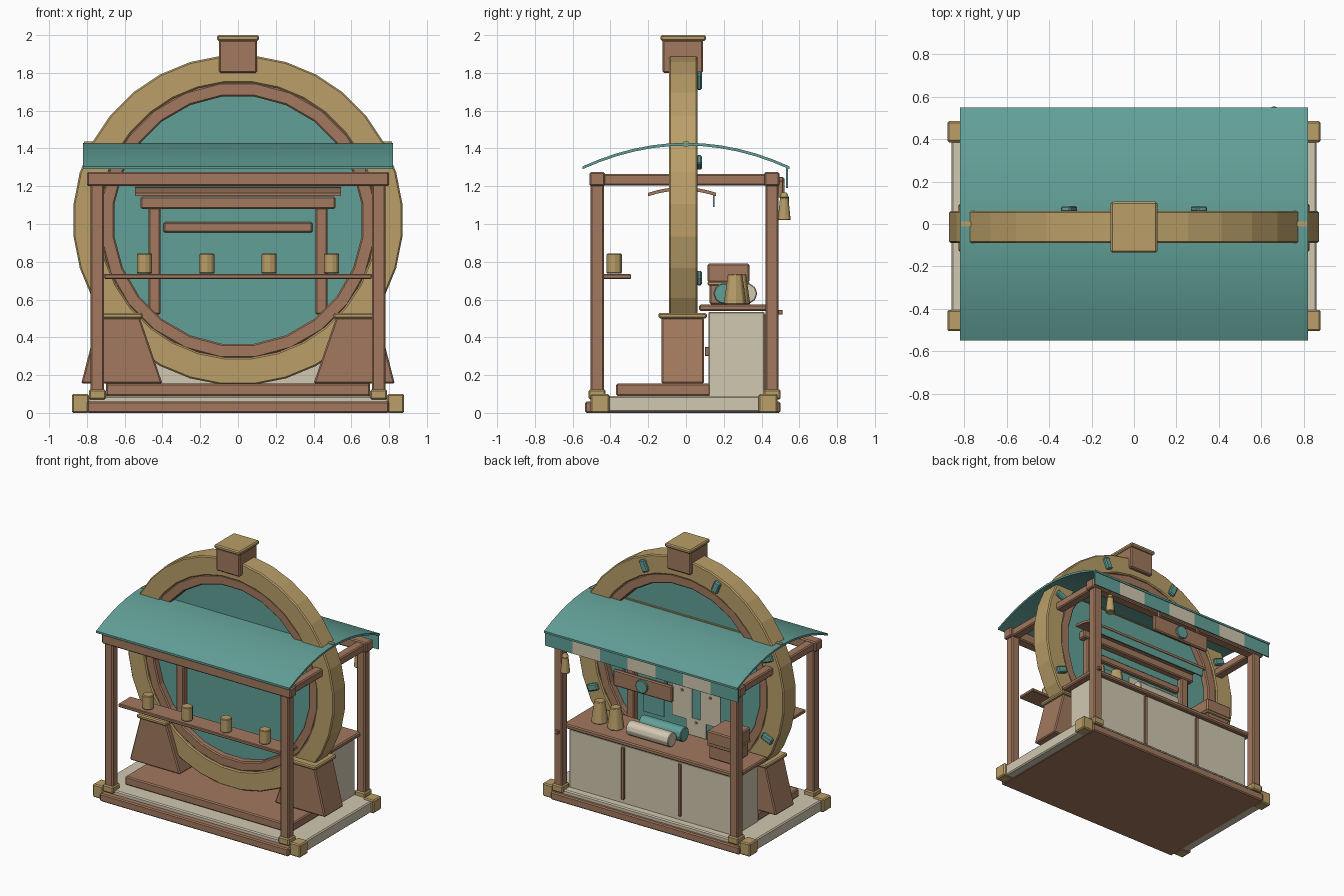
import bpy, bmesh, math
from mathutils import Matrix, Vector

if "Cube" in bpy.data.objects:
    bpy.data.objects.remove(bpy.data.objects["Cube"])


def material(name, rgb):
    m = bpy.data.materials.new(name)
    m.diffuse_color = (*rgb, 1)
    m.use_nodes = True
    m.node_tree.nodes["Principled BSDF"].inputs["Base Color"].default_value = m.diffuse_color
    return m


TEAL = material("teal_cloth", (0.122, 0.352, 0.314))
WOOD = material("brown_wood", (0.36, 0.19, 0.113))
TAN = material("tan_brass", (0.49, 0.345, 0.14))
CREAM = material("cream_stone", (0.64, 0.58, 0.44))


def finish(name, bm, mat, bevel=0.0, smooth=False):
    bmesh.ops.recalc_face_normals(bm, faces=bm.faces)
    me = bpy.data.meshes.new(name)
    bm.to_mesh(me)
    bm.free()
    me.materials.append(mat)
    ob = bpy.data.objects.new(name, me)
    bpy.context.collection.objects.link(ob)
    if bevel:
        b = ob.modifiers.new("bevel", "BEVEL")
        b.width, b.segments, b.limit_method = bevel, 1, "ANGLE"
    if smooth:
        bpy.ops.object.select_all(action="DESELECT")
        ob.select_set(True)
        bpy.context.view_layer.objects.active = ob
        bpy.ops.object.shade_smooth_by_angle(angle=math.radians(25))
    return ob


def box(name, x, y, z, mat, bevel=0.008):
    """Box from (min, max) ranges on each axis."""
    bm = bmesh.new()
    bmesh.ops.create_cube(bm, size=1)
    for v in bm.verts:
        v.co = [r[0] if c < 0 else r[1] for c, r in zip(v.co, (x, y, z))]
    return finish(name, bm, mat, bevel)


def mirrored(r, s):
    return tuple(sorted((r[0] * s, r[1] * s)))


def cone(name, loc, r1, r2, h, mat, sides=8, axis="Z", bevel=0.005):
    bm = bmesh.new()
    bmesh.ops.create_cone(bm, cap_ends=True, segments=sides, radius1=r1, radius2=r2, depth=h)
    rot = {"Z": Matrix(), "X": Matrix.Rotation(math.pi / 2, 4, "Y"),
           "Y": Matrix.Rotation(-math.pi / 2, 4, "X")}[axis]
    bm.transform(Matrix.Translation(loc) @ rot)
    return finish(name, bm, mat, bevel)


def prism(name, pts, axis, lo, hi, mat, bevel=0.0, smooth=False):
    """Extrude a 2D profile: axis X uses (y, z) points, axis Y uses (x, z)."""
    bm = bmesh.new()
    place = (lambda p, t: (t, *p)) if axis == "X" else (lambda p, t: (p[0], t, p[1]))
    f = bm.faces.new([bm.verts.new(place(p, lo)) for p in pts])
    g = bmesh.ops.extrude_face_region(bm, geom=[f])["geom"]
    move = Vector((hi - lo, 0, 0) if axis == "X" else (0, hi - lo, 0))
    bmesh.ops.translate(bm, vec=move, verts=[v for v in g if isinstance(v, bmesh.types.BMVert)])
    return finish(name, bm, mat, bevel, smooth)


def arch(name, half, z_end, z_top, thick, x, mat, n=12):
    """Curved sheet spanning y, bowed upward."""
    ys = [half * (2 * i / n - 1) for i in range(n + 1)]
    top = [(y, z_top - (z_top - z_end) * (y / half) ** 2) for y in ys]
    return [(y, z) for y, z in top] + [(y, z - thick) for y, z in reversed(top)]


CZ = 1.02  # centre height of the round gate


def ring(name, r_in, r_out, y0, y1, sides, mat, bevel):
    bm = bmesh.new()
    loops = []
    for i in range(sides):
        a = 2 * math.pi * (i + 0.5) / sides
        loops.append([bm.verts.new((r * math.cos(a), y, CZ + r * math.sin(a)))
                      for r, y in ((r_in, y0), (r_out, y0), (r_out, y1), (r_in, y1))])
    for i in range(sides):
        p, q = loops[i], loops[(i + 1) % sides]
        for j in range(4):
            k = (j + 1) % 4
            bm.faces.new((p[j], p[k], q[k], q[j]))
    return finish(name, bm, mat, bevel)


# Base and floor
box("base_slab", (-0.86, 0.86), (-0.49, 0.475), (0.004, 0.09), CREAM)
box("base_trim", (-0.80, 0.80), (-0.535, 0.50), (0.0, 0.06), WOOD)
box("floor_board", (-0.70, 0.70), (-0.37, 0.13), (0.09, 0.155), WOOD)

# Corner posts, feet and side beams
for s in (-1, 1):
    px = mirrored((0.71, 0.78), s)
    for y in ((-0.505, -0.435), (0.42, 0.49)):
        box("corner_post", px, y, (0.08, 1.26), WOOD)
        box("post_foot", mirrored((0.70, 0.79), s), (y[0] - 0.01, y[1] + 0.01), (0.07, 0.125), TAN)
    for y in ((-0.505, -0.405), (0.385, 0.485)):
        box("base_corner", mirrored((0.79, 0.88), s), y, (0.0, 0.10), TAN)
    box("side_beam", px, (-0.50, 0.485), (1.205, 1.265), WOOD)
for y in ((-0.51, -0.43), (0.415, 0.495)):
    box("cross_beam", (-0.80, 0.80), y, (1.20, 1.275), WOOD)

# Round gate: outer ring, inner ring, backing disc
ring("gate_ring", 0.73, 0.875, -0.09, 0.062, 32, TAN, 0.008)
ring("gate_inner_ring", 0.66, 0.735, -0.08, 0.052, 24, WOOD, 0.008)
cone("gate_disc", (0, -0.015, CZ), 0.70, 0.70, 0.03, TEAL, 32, "Y", 0)
for i in range(8):
    a = math.radians(22.5 + 45 * i)
    stud = box("ring_stud", (-0.045, 0.045), (0.055, 0.085), (-0.026, 0.026), TEAL)
    stud.matrix_world = (Matrix.Translation((0.80 * math.cos(a), 0, CZ + 0.80 * math.sin(a)))
                         @ Matrix.Rotation(-a, 4, "Y"))

# Keystone and pedestals
box("keystone", (-0.10, 0.10), (-0.125, 0.09), (1.80, 1.975), WOOD)
box("keystone_cap", (-0.11, 0.11), (-0.135, 0.105), (1.97, 2.0), TAN)
for s in (-1, 1):
    prism("pedestal", [(s * x, z) for x, z in ((0.40, 0.155), (0.83, 0.155), (0.74, 0.505), (0.52, 0.505))],
          "Y", -0.13, 0.095, WOOD, 0.008)
    box("pedestal_cap", mirrored((0.505, 0.76), s), (-0.145, 0.11), (0.50, 0.53), TAN)

# Inner door frame through the disc, with a small bowed canopy
box("door_panel", (-0.40, 0.40), (-0.036, 0.006), (0.38, 1.08), TEAL, 0)
for s in (-1, 1):
    box("door_post", mirrored((0.41, 0.475), s), (-0.075, 0.045), (0.52, 1.10), WOOD)
box("door_lintel", (-0.515, 0.515), (-0.085, 0.055), (1.08, 1.145), WOOD)
box("door_rail", (-0.395, 0.395), (-0.065, 0.035), (0.955, 1.01), WOOD)
small = arch("c", 0.18, 1.165, 1.195, 0.018, 0, WOOD, 8)
prism("small_canopy", [(y - 0.02, z) for y, z in small], "X", -0.545, 0.545, WOOD, 0, True)
box("small_canopy_drop", (-0.52, 0.52), (0.142, 0.152), (1.09, 1.16), TEAL, 0)

# Main roof with ridge and striped valance
prism("roof_canopy", arch("r", 0.548, 1.305, 1.43, 0.015, 0, TEAL), "X", -0.82, 0.82, TEAL, 0, True)
box("roof_ridge", (-0.815, 0.815), (-0.012, 0.012), (1.41, 1.436), TAN, 0)
w = 1.64 / 7
for i in range(7):
    x0 = -0.82 + i * w
    box("valance_teal" if i % 2 == 0 else "valance_cream", (x0, x0 + w), (0.529, 0.539),
        (1.19, 1.305), CREAM if i % 2 else TEAL, 0)

# Front shelf with cups
box("front_shelf", (-0.71, 0.71), (-0.44, -0.29), (0.71, 0.735), WOOD, 0.005)
for x in (-0.495, -0.165, 0.165, 0.495):
    cone("shelf_cup", (x, -0.38, 0.79), 0.042, 0.042, 0.105, TAN, 8)

# Counter with divider slats
box("counter_cabinet", (-0.70, 0.70), (0.12, 0.415), (0.085, 0.535), CREAM, 0.005)
box("counter_top", (-0.74, 0.74), (0.07, 0.435), (0.54, 0.575), WOOD)
for x in (-0.24, 0.24):
    box("counter_slat", (x - 0.012, x + 0.012), (0.41, 0.428), (0.12, 0.52), WOOD, 0.003)
    box("inner_slat", (x - 0.012, x + 0.012), (0.10, 0.125), (0.30, 0.35), WOOD, 0.003)

# Goods: chest, cloth rolls, pots
box("chest_body", (-0.62, -0.42), (0.125, 0.325), (0.575, 0.70), WOOD)
box("chest_band", (-0.63, -0.41), (0.115, 0.335), (0.675, 0.695), TAN, 0.004)
box("chest_lid", (-0.63, -0.41), (0.115, 0.335), (0.69, 0.79), WOOD)
cone("cloth_roll_teal", (0.05, 0.20, 0.632), 0.055, 0.055, 0.36, TEAL, 10, "X")
cone("cloth_roll_cream", (0.07, 0.322, 0.632), 0.055, 0.055, 0.36, CREAM, 10, "X")
for x, y in ((0.55, 0.26), (0.40, 0.28)):
    cone("pot", (x, y, 0.655), 0.062, 0.04, 0.16, TAN, 8)

# Paper sheets pinned behind the gate
for x, z, h, m in ((0.0, 0.79, 0.24, CREAM), (-0.24, 0.79, 0.24, CREAM),
                   (0.24, 0.76, 0.26, TEAL), (-0.12, 0.62, 0.14, CREAM)):
    box("pinned_sheet", (x - 0.085, x + 0.085), (0.04, 0.048), (z - h / 2, z + h / 2), m, 0)
    cone("sheet_pin", (x, 0.049, z + h / 2 - 0.03), 0.012, 0.012, 0.01, WOOD, 6, "Y", 0)

# Hanging sign and lantern on the back
box("sign_board", (-0.25, 0.25), (0.50, 0.528), (1.03, 1.155), WOOD)
cone("sign_disc", (0, 0.534, 1.093), 0.05, 0.05, 0.02, TEAL, 12, "Y", 0.003)
for x in (-0.18, 0.18):
    box("sign_hanger", (x - 0.008, x + 0.008), (0.488, 0.508), (1.14, 1.25), WOOD, 0)
box("lantern_hook", (0.645, 0.675), (0.48, 0.515), (1.225, 1.25), WOOD, 0.003)
cone("lantern_cord", (0.66, 0.515, 1.20), 0.006, 0.006, 0.08, WOOD, 6, "Z", 0)
cone("lantern", (0.66, 0.52, 1.08), 0.036, 0.024, 0.12, TAN, 8)
cone("lantern_cap", (0.66, 0.52, 1.152), 0.028, 0.016, 0.03, TAN, 8)
box("post_peg", (0.73, 0.76), (0.48, 0.512), (0.52, 0.545), WOOD, 0.003)
